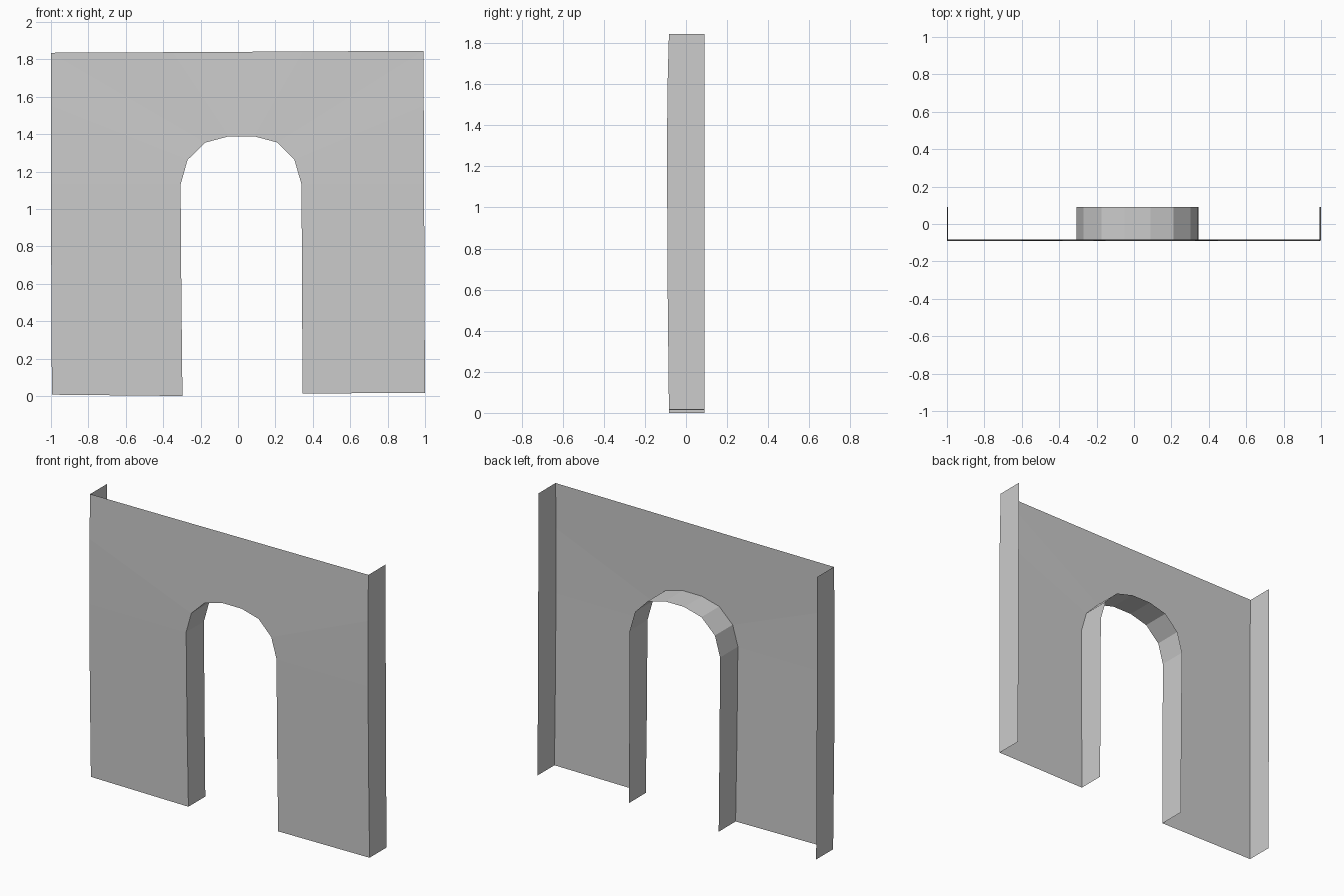
import bpy, bmesh

if "Cube" in bpy.data.objects:
    bpy.data.objects.remove(bpy.data.objects["Cube"])

BACK = 0.09


def front_y(z):
    # gentle forward bulge of the panel between its foot and its top
    stops = [(0, -0.083), (0.57, -0.089), (1.13, -0.092), (1.55, -0.091), (1.85, -0.083)]
    for (z0, y0), (z1, y1) in zip(stops, stops[1:]):
        if z <= z1:
            return y0 + (y1 - y0) * (z - z0) / (z1 - z0)
    return stops[-1][1]


def on_front(profile):
    return [(x, front_y(z), z) for x, z in profile]


def on_back(profile):
    return [(x, BACK, z) for x, z in profile]


def ribbon(name, a, b):
    # strip of flat quads between two matching point rows
    mesh = bpy.data.meshes.new(name)
    bm = bmesh.new()
    va = [bm.verts.new(p) for p in a]
    vb = [bm.verts.new(p) for p in b]
    for i in range(len(a) - 1):
        bm.faces.new((va[i], va[i + 1], vb[i + 1], vb[i]))
    bm.to_mesh(mesh)
    bm.free()
    obj = bpy.data.objects.new(name, mesh)
    bpy.context.collection.objects.link(obj)
    return obj


# Opening and outer outline, matched point for point from left foot to right foot
arch = [(-0.297, 0.0), (-0.303, 0.57), (-0.307, 1.13), (-0.27, 1.262), (-0.174, 1.355),
        (-0.05, 1.388), (0.088, 1.388), (0.211, 1.355), (0.302, 1.262),
        (0.34, 1.13), (0.342, 0.57), (0.346, 0.013)]
outline = [(-0.995, 0.007), (-0.998, 0.57), (-1.0, 1.13), (-1.0, 1.55), (-1.0, 1.835),
           (-0.35, 1.838), (0.35, 1.842), (0.992, 1.845), (0.993, 1.55),
           (0.995, 1.13), (0.997, 0.57), (1.0, 0.017)]

# Front wall panel around the opening
ribbon("front_wall", on_front(arch), on_front(outline))

# Inner lining of the archway
ribbon("arch_lining", on_back(arch), on_front(arch))

# Outer side returns
for name, edge in (("left_side", outline[:5]), ("right_side", outline[7:])):
    ribbon(name, on_front(edge), on_back(edge))
